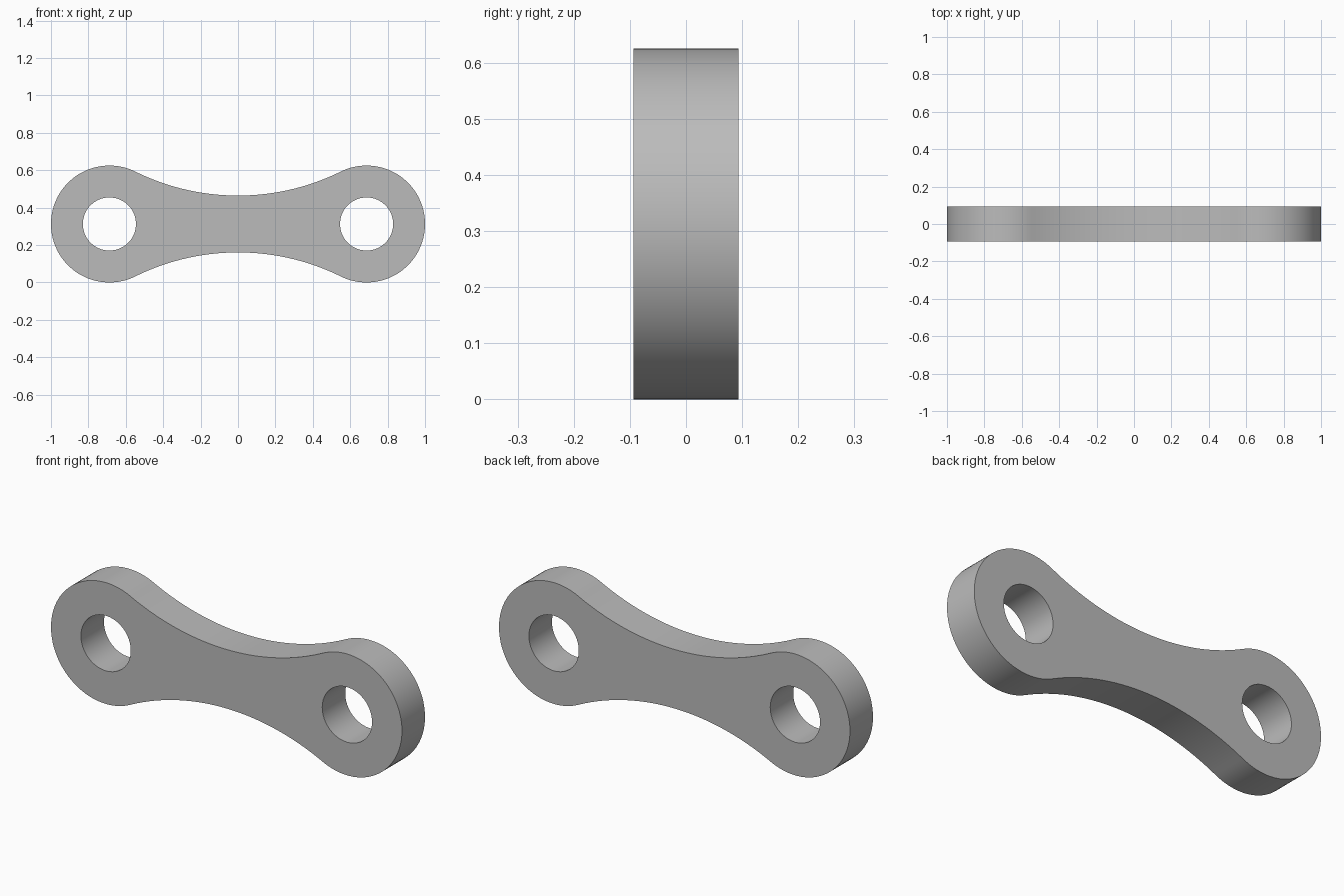
import bpy, bmesh, math
from mathutils import Vector

cube = bpy.data.objects.get("Cube")
if cube:
    bpy.data.objects.remove(cube, do_unlink=True)

# Main dimensions
LOBE_R = 0.3125          # radius of the rounded ends
LOBE_X = 1 - LOBE_R      # distance of each bore from the middle
BORE_R = 0.142
WAIST = 0.152            # half height at the middle
THICK = 0.1875

# Waist arc tangent to both end lobes
WAIST_R = (LOBE_X**2 + WAIST**2 - LOBE_R**2) / (2 * (LOBE_R - WAIST))
WAIST_Z = WAIST + WAIST_R
tangent = math.atan2(LOBE_X, WAIST_Z)


def arc(cx, cz, radius, start, end, steps):
    """Points along an arc, leaving out the last one."""
    return [Vector((cx + radius * math.cos(a), 0, cz + radius * math.sin(a) + LOBE_R))
            for a in (start + (end - start) * i / steps for i in range(steps))]


def add_loop(bm, points):
    verts = [bm.verts.new(p) for p in points]
    for a, b in zip(verts, verts[1:] + verts[:1]):
        bm.edges.new((a, b))


# Outline: right lobe, upper waist, left lobe, lower waist
q = math.pi / 2
outline = (arc(LOBE_X, 0, LOBE_R, -q - tangent, q + tangent, 64)
           + arc(0, WAIST_Z, WAIST_R, -q + tangent, -q - tangent, 48)
           + arc(-LOBE_X, 0, LOBE_R, q - tangent, 3 * q + tangent, 64)
           + arc(0, -WAIST_Z, WAIST_R, q + tangent, q - tangent, 48))

bm = bmesh.new()
add_loop(bm, outline)
for side in (-1, 1):
    add_loop(bm, arc(side * LOBE_X, 0, BORE_R, 0, 2 * math.pi, 64))

# Fill around the bores and extrude to full thickness
bmesh.ops.triangle_fill(bm, use_beauty=True, edges=bm.edges[:], normal=(0, -1, 0))
bmesh.ops.translate(bm, verts=bm.verts[:], vec=(0, -THICK / 2, 0))
extruded = bmesh.ops.extrude_face_region(bm, geom=bm.faces[:], use_keep_orig=True)
new_verts = [g for g in extruded["geom"] if isinstance(g, bmesh.types.BMVert)]
bmesh.ops.translate(bm, verts=new_verts, vec=(0, THICK, 0))
bmesh.ops.recalc_face_normals(bm, faces=bm.faces[:])

mesh = bpy.data.meshes.new("link_plate")
bm.to_mesh(mesh)
bm.free()
link = bpy.data.objects.new("link_plate", mesh)
bpy.context.collection.objects.link(link)

# Grey metal
grey = bpy.data.materials.new("grey_metal")
grey.use_nodes = True
color = (0.5, 0.5, 0.5, 1)
grey.diffuse_color = color
grey.node_tree.nodes["Principled BSDF"].inputs["Base Color"].default_value = color
mesh.materials.append(grey)

# Smooth curved walls, sharp rims
bpy.ops.object.select_all(action="DESELECT")
link.select_set(True)
bpy.context.view_layer.objects.active = link
bpy.ops.object.shade_smooth_by_angle(angle=math.radians(30))
